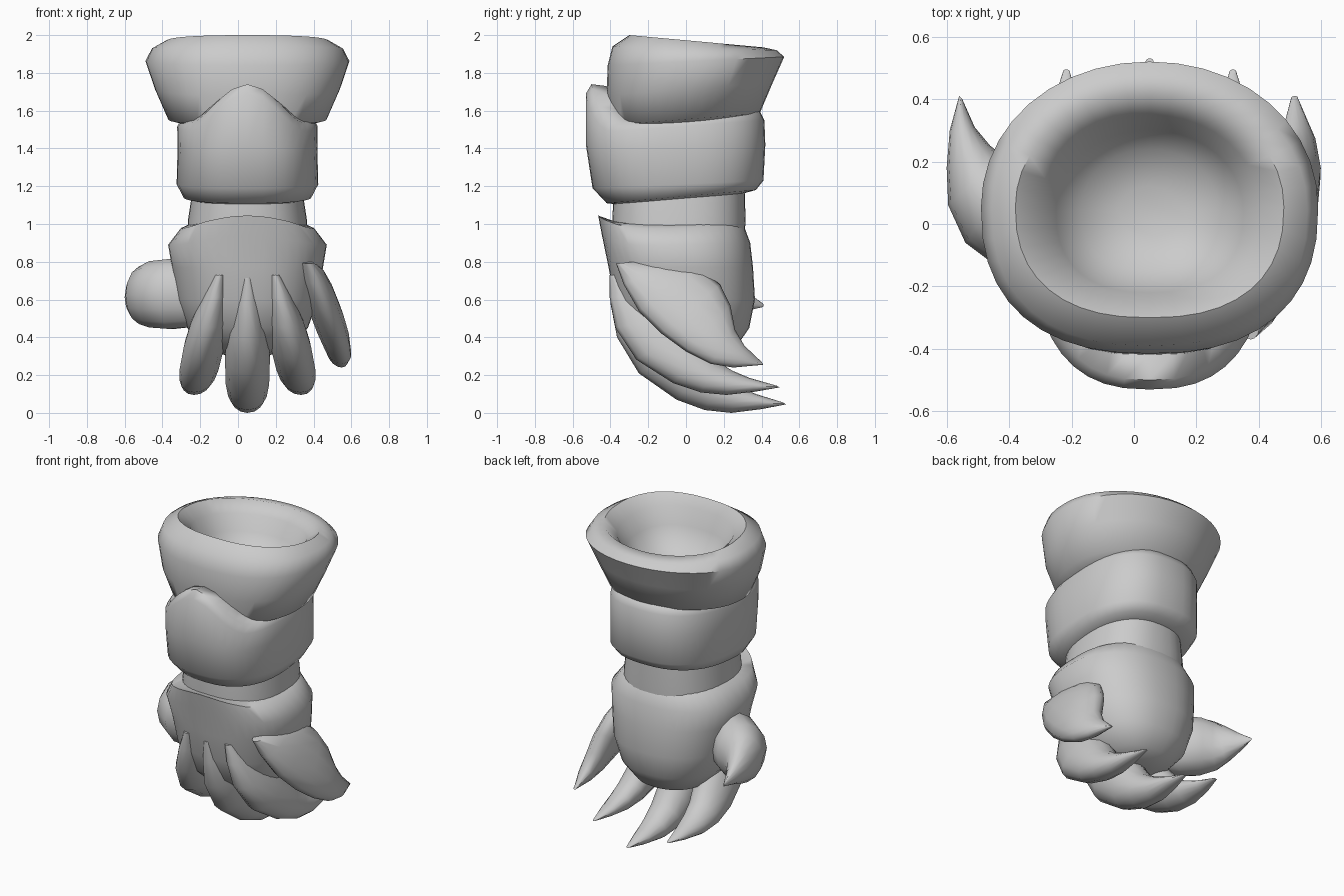
import bpy, bmesh
from math import sin, cos, pi, radians, copysign

CX = 0.05  # centre line of the arm


def skin(name, rings, angle=60):
    """Bridge rings of equal length into a capped, smooth-shaded tube."""
    bm = bmesh.new()
    vs = [[bm.verts.new(p) for p in r] for r in rings]
    n = len(vs[0])
    for a, b in zip(vs, vs[1:]):
        for i in range(n):
            j = (i + 1) % n
            bm.faces.new((a[i], a[j], b[j], b[i]))
    bm.faces.new(vs[0][::-1])
    bm.faces.new(vs[-1])
    bmesh.ops.recalc_face_normals(bm, faces=bm.faces)
    me = bpy.data.meshes.new(name)
    bm.to_mesh(me)
    bm.free()
    me.shade_smooth()
    me.set_sharp_from_angle(angle=radians(angle))
    ob = bpy.data.objects.new(name, me)
    bpy.context.collection.objects.link(ob)
    return ob


def sleeve(name, table, power, back_power, peak_width=0.3, n=40):
    """Rows: front y, back y, half width, front z, back z, raised front peak."""
    rings = []
    for yf, yb, hw, zf, zb, peak in table:
        ring = []
        for i in range(n):
            t = 2 * pi * i / n
            c, s = cos(t), sin(t)
            p = 2 / (power if s < 0 else back_power)
            x = hw * copysign(abs(c) ** p, c)
            v = copysign(abs(s) ** p, s)
            y = (yf + yb) / 2 + (yb - yf) / 2 * v
            z = zf + (zb - zf) * (v + 1) / 2
            if v < 0 and abs(x) < peak_width:
                z += peak * (0.5 + 0.5 * cos(pi * x / peak_width)) ** 0.7 * min(1, -v * 1.2)
            ring.append((CX + x, y, z))
        rings.append(ring)
    return skin(name, rings)


def claw(name, stations, place, n=14):
    """Rows: outer point, inner point, half width; place maps to space."""
    rings = []
    for k, (a, b, w) in enumerate(stations):
        t = k / (len(stations) - 1)
        ring = []
        for i in range(n):
            c, s = cos(2 * pi * i / n), sin(2 * pi * i / n)
            u = (a[0] + b[0]) / 2 + (a[0] - b[0]) / 2 * c
            v = (a[1] + b[1]) / 2 + (a[1] - b[1]) / 2 * c
            ring.append(place(u, v, w * s, t))
        rings.append(ring)
    return skin(name, rings)


# Flared open cuff with a rolled rim
sleeve("cuff", [
    (-0.28, 0.28, 0.28, 1.50, 1.54, 0), (-0.38, 0.39, 0.42, 1.525, 1.585, 0),
    (-0.42, 0.46, 0.49, 1.68, 1.75, 0), (-0.415, 0.52, 0.54, 1.84, 1.885, 0),
    (-0.39, 0.48, 0.505, 1.94, 1.92, 0), (-0.30, 0.41, 0.43, 2.00, 1.935, 0),
    (-0.25, 0.35, 0.35, 1.94, 1.87, 0), (-0.22, 0.30, 0.30, 1.83, 1.78, 0),
    (-0.15, 0.24, 0.22, 1.71, 1.70, 0), (-0.04, 0.12, 0.10, 1.66, 1.66, 0)], 2.4, 2.05)

# Forearm band with a raised front tongue
sleeve("forearm_band", [
    (-0.33, 0.26, 0.26, 1.10, 1.15, 0), (-0.42, 0.37, 0.34, 1.11, 1.18, 0),
    (-0.495, 0.41, 0.375, 1.19, 1.23, 0), (-0.53, 0.42, 0.37, 1.38, 1.42, 0.04),
    (-0.53, 0.415, 0.372, 1.48, 1.55, 0.21), (-0.50, 0.39, 0.35, 1.52, 1.60, 0.22),
    (-0.42, 0.35, 0.32, 1.54, 1.61, 0.19), (-0.33, 0.30, 0.28, 1.55, 1.61, 0)], 2.5, 2.5)

# Wrist
sleeve("wrist", [
    (-0.38, 0.31, 0.32, 0.90, 0.90, 0), (-0.39, 0.315, 0.315, 1.02, 1.02, 0),
    (-0.38, 0.31, 0.28, 1.25, 1.25, 0)], 2.4, 2.4)

# Rounded hand with a pointed front collar
sleeve("hand", [
    (-0.37, 0.28, 0.29, 0.99, 1.02, 0.02), (-0.465, 0.305, 0.355, 0.955, 0.995, 0.09),
    (-0.445, 0.34, 0.42, 0.88, 0.90, 0.06), (-0.41, 0.355, 0.40, 0.77, 0.77, 0),
    (-0.38, 0.365, 0.375, 0.60, 0.60, 0), (-0.32, 0.335, 0.32, 0.45, 0.45, 0),
    (-0.20, 0.26, 0.22, 0.34, 0.34, 0), (-0.08, 0.14, 0.10, 0.30, 0.30, 0)], 2.4, 2.3, 0.44)

# Three long middle claws
FINGER = [
    ((-0.405, 0.715), (-0.30, 0.71), 0.03), ((-0.40, 0.58), (-0.12, 0.60), 0.075),
    ((-0.365, 0.40), (0.00, 0.48), 0.11), ((-0.25, 0.21), (0.05, 0.40), 0.122),
    ((-0.05, 0.07), (0.13, 0.28), 0.118), ((0.10, 0.015), (0.19, 0.20), 0.105),
    ((0.24, 0.00), (0.27, 0.145), 0.085), ((0.40, 0.02), (0.37, 0.10), 0.055),
    ((0.53, 0.045), (0.515, 0.055), 0.012)]
claw("middle_claw", FINGER, lambda u, v, s, t: (CX + s, u, v))
for side, label in ((-1, "left"), (1, "right")):
    def place(u, v, s, t, side=side):
        z = 0.095 + 0.89 * v
        x = 0.285 - 0.22 * (z - 0.10) - 0.01 * t ** 4
        return CX + side * (x + 0.9 * s), u - 0.035 * t, z
    claw(label + "_claw", FINGER, place)

# Broad outer claw lying on the right side
OUTER = [
    ((-0.37, 0.79), (-0.28, 0.80), 0.03), ((-0.33, 0.68), (-0.08, 0.795), 0.07),
    ((-0.25, 0.54), (0.07, 0.77), 0.085), ((-0.13, 0.42), (0.18, 0.68), 0.09),
    ((0.00, 0.325), (0.235, 0.57), 0.085), ((0.13, 0.26), (0.26, 0.44), 0.07),
    ((0.25, 0.24), (0.31, 0.355), 0.05), ((0.41, 0.255), (0.40, 0.27), 0.01)]
claw("outer_claw", OUTER,
     lambda u, v, s, t: (0.37 + 0.36 * (0.8 - v) + s - 0.05 * t ** 5, u, v))

# Thumb curling backwards on the left side
THUMB = [
    ((-0.14, -0.28), (0.05, -0.22), 0.18), ((-0.15, -0.42), (0.14, -0.28), 0.19),
    ((-0.06, -0.54), (0.20, -0.36), 0.18), ((0.06, -0.595), (0.22, -0.42), 0.155),
    ((0.18, -0.60), (0.25, -0.46), 0.115), ((0.30, -0.59), (0.31, -0.51), 0.06),
    ((0.41, -0.56), (0.40, -0.55), 0.01)]
claw("thumb", THUMB, lambda u, v, s, t: (v, u, 0.63 + s - 0.06 * t ** 3))
